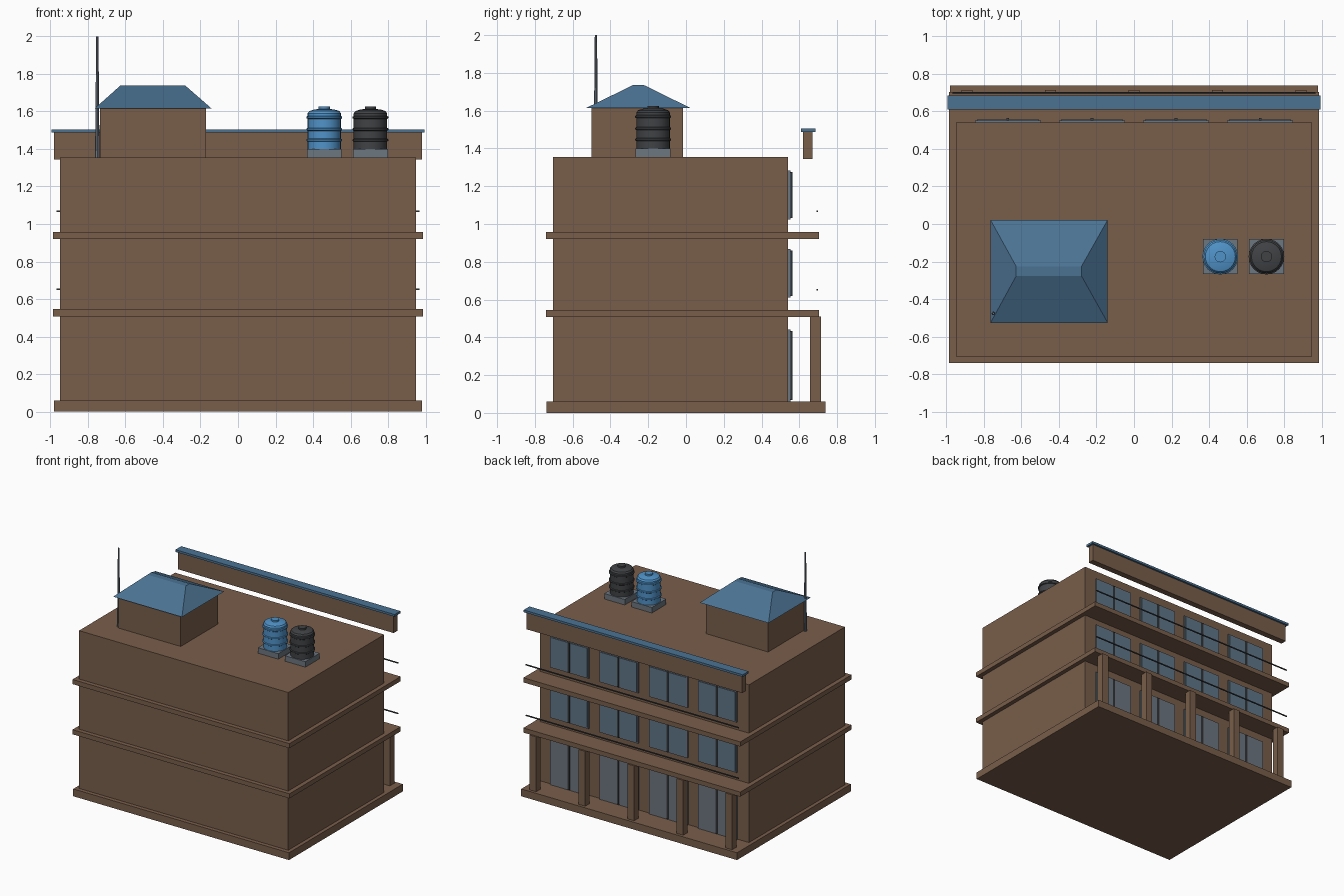
import bpy
import math

if "Cube" in bpy.data.objects:
    bpy.data.objects.remove(bpy.data.objects["Cube"])


def material(name, rgb):
    m = bpy.data.materials.new(name)
    m.use_nodes = True
    m.diffuse_color = (*rgb, 1)
    m.node_tree.nodes["Principled BSDF"].inputs["Base Color"].default_value = (*rgb, 1)
    return m


BROWN = material("brown wall", (0.19, 0.112, 0.07))
BLUE = material("roof blue", (0.07, 0.17, 0.29))
TANK_BLUE = material("tank blue", (0.08, 0.29, 0.58))
CHARCOAL = material("charcoal", (0.052, 0.055, 0.06))
GREY = material("blue grey", (0.15, 0.18, 0.215))
GLASS = material("glass", (0.115, 0.18, 0.25))


def mesh_object(name, verts, faces, mat):
    me = bpy.data.meshes.new(name)
    me.from_pydata(verts, [], faces)
    me.materials.append(mat)
    ob = bpy.data.objects.new(name, me)
    bpy.context.collection.objects.link(ob)
    return ob


def frustum(name, bottom, top, z0, z1, mat):
    """Solid between two rectangles given as x0, x1, y0, y1."""
    verts = []
    for (x0, x1, y0, y1), z in ((bottom, z0), (top, z1)):
        verts += [(x0, y0, z), (x1, y0, z), (x1, y1, z), (x0, y1, z)]
    faces = [(3, 2, 1, 0), (4, 5, 6, 7)]
    faces += [(i, (i + 1) % 4, (i + 1) % 4 + 4, i + 4) for i in range(4)]
    return mesh_object(name, verts, faces, mat)


def box(name, x0, x1, y0, y1, z0, z1, mat):
    rect = (x0, x1, y0, y1)
    return frustum(name, rect, rect, z0, z1, mat)


def lathe(name, profile, centre, mat, n=24):
    """Closed turned solid from (radius, height) pairs."""
    cx, cy = centre
    verts = [(cx + r * math.cos(2 * math.pi * i / n), cy + r * math.sin(2 * math.pi * i / n), z)
             for r, z in profile for i in range(n)]
    faces = [(k * n + i, k * n + (i + 1) % n, (k + 1) * n + (i + 1) % n, (k + 1) * n + i)
             for k in range(len(profile) - 1) for i in range(n)]
    faces += [tuple(reversed(range(n))), tuple(range(len(verts) - n, len(verts)))]
    ob = mesh_object(name, verts, faces, mat)
    bpy.ops.object.select_all(action="DESELECT")
    ob.select_set(True)
    bpy.context.view_layer.objects.active = ob
    bpy.ops.object.shade_smooth_by_angle(angle=math.radians(35))
    return ob


# Main block, plinth and floor slabs
box("plinth", -0.98, 0.98, -0.738, 0.738, 0, 0.06, BROWN)
box("main_block", -0.95, 0.95, -0.705, 0.54, 0.06, 1.355, BROWN)
for i, z in enumerate((0.508, 0.92)):
    box(f"floor_slab_{i}", -0.985, 0.985, -0.74, 0.703, z, z + 0.038, BROWN)

# Balcony rails
for i, z in enumerate((0.652, 1.067)):
    box(f"balcony_rail_{i}", -0.968, 0.968, 0.692, 0.7, z - 0.004, z + 0.004, CHARCOAL)

# Veranda columns
for i in range(5):
    x = (i - 2) * 0.445
    box(f"veranda_column_{i}", x - 0.03, x + 0.03, 0.657, 0.715, 0.06, 0.51, BROWN)

# Roof fascia with its cap
box("roof_fascia", -0.98, 0.98, 0.62, 0.67, 1.345, 1.487, BROWN)
box("fascia_cap", -0.995, 0.995, 0.61, 0.685, 1.487, 1.505, BLUE)

# Glazed openings on every floor, each with two panes and a centre post
for floor, (z0, z1) in enumerate(((0.06, 0.442), (0.61, 0.868), (1.023, 1.282))):
    pane_mat = GREY if floor == 0 else GLASS
    for i in range(4):
        x = (i - 1.5) * 0.448
        tag = f"{floor}_{i}"
        box(f"window_frame_{tag}", x - 0.175, x + 0.175, 0.53, 0.553, z0, z1, GREY)
        for side in (-1, 1):
            c = x + side * 0.086
            box(f"window_pane_{tag}_{side}", c - 0.079, c + 0.079, 0.55, 0.558,
                z0 + 0.01, z1 - 0.01, pane_mat)
        box(f"window_post_{tag}", x - 0.007, x + 0.007, 0.55, 0.565, z0 + 0.008, z1 - 0.008, CHARCOAL)

# Stair house with hipped roof
box("stair_house", -0.735, -0.17, -0.5, -0.015, 1.35, 1.617, BROWN)
frustum("stair_house_roof", (-0.765, -0.14, -0.527, 0.022), (-0.628, -0.28, -0.277, -0.226),
        1.615, 1.737, BLUE)

# Antenna mast
lathe("antenna_mast", [(0.012, 1.355), (0.006, 2.0)], (-0.75, -0.477), GREY, 8)

# Water tanks on pads
wall = [(0.089, 1.4)]
for z in (1.447, 1.505, 1.568):
    wall += [(0.089, z - 0.008), (0.095, z - 0.004), (0.095, z + 0.004), (0.089, z + 0.008)]
tank = wall + [(0.089, 1.59), (0.08, 1.602), (0.055, 1.61), (0.03, 1.613), (0.03, 1.626)]
for name, x, mat in (("blue", 0.46, TANK_BLUE), ("dark", 0.706, CHARCOAL)):
    box(f"{name}_tank_pad", x - 0.093, x + 0.093, -0.267, -0.081, 1.35, 1.4, GREY)
    lathe(f"{name}_water_tank", tank, (x, -0.174), mat)
